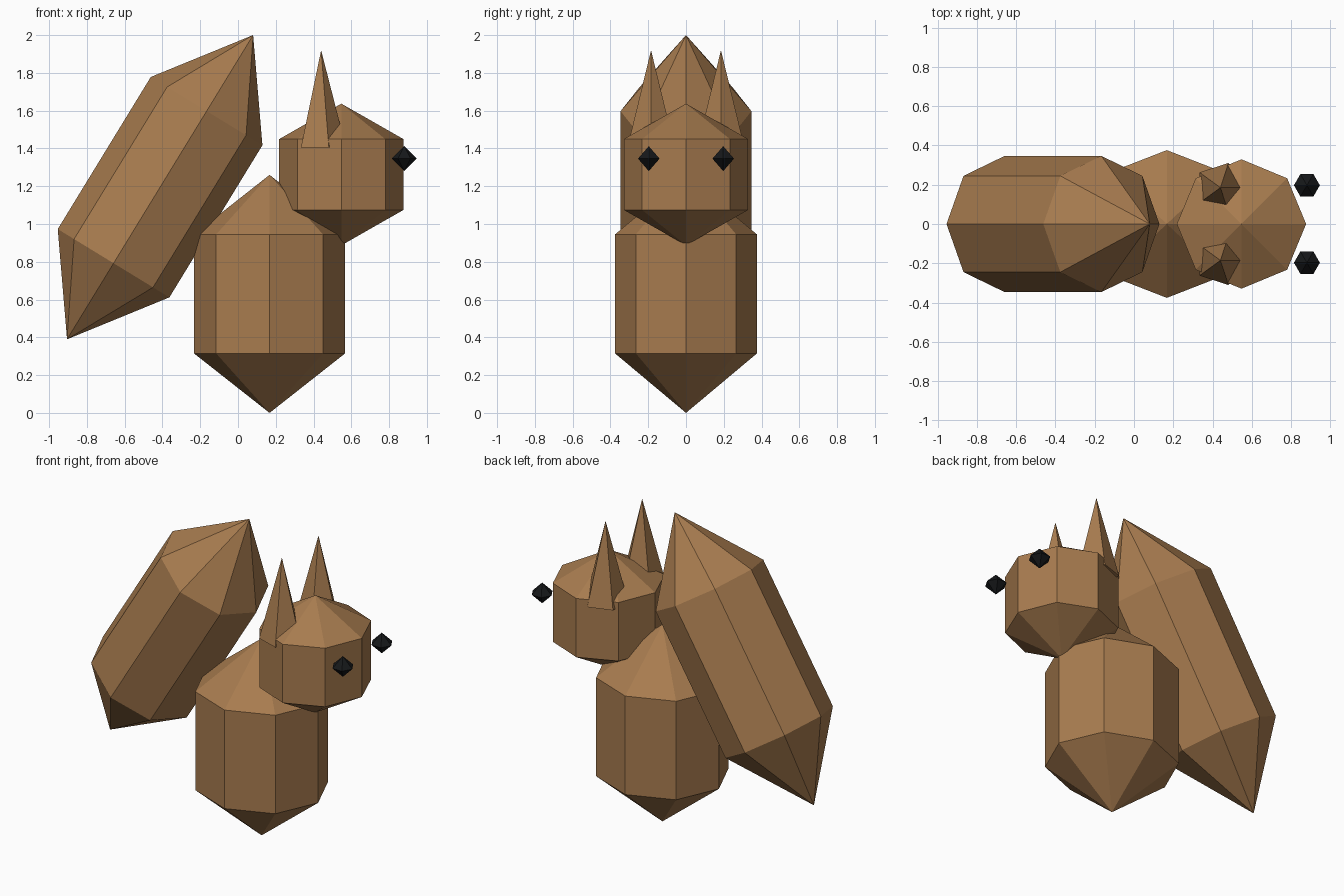
import bpy, bmesh, math
from mathutils import Matrix, Vector

if "Cube" in bpy.data.objects:
    bpy.data.objects.remove(bpy.data.objects["Cube"])


def material(name, rgb):
    m = bpy.data.materials.new(name)
    m.diffuse_color = (*rgb, 1)
    m.use_nodes = True
    m.node_tree.nodes["Principled BSDF"].inputs["Base Color"].default_value = m.diffuse_color
    return m


brown = material("fur brown", (0.39, 0.20, 0.078))
black = material("eye black", (0.008, 0.009, 0.010))


def finish(name, bm, mat, matrix):
    bmesh.ops.transform(bm, matrix=matrix, verts=bm.verts)
    bmesh.ops.recalc_face_normals(bm, faces=bm.faces)
    me = bpy.data.meshes.new(name)
    bm.to_mesh(me)
    bm.free()
    me.materials.append(mat)
    ob = bpy.data.objects.new(name, me)
    bpy.context.collection.objects.link(ob)
    return ob


def ball(name, loc, scale, mat, sides=8, bands=3, tilt=0.0):
    """Low-poly sphere with a corner on +x, stretched, tilted about y."""
    bm = bmesh.new()
    rings = []
    for b in range(1, bands):
        a = math.pi * b / bands
        rings.append([bm.verts.new((math.sin(a) * math.cos(t), math.sin(a) * math.sin(t), math.cos(a)))
                      for t in (2 * math.pi * i / sides for i in range(sides))])
    top, bottom = bm.verts.new((0, 0, 1)), bm.verts.new((0, 0, -1))
    for i in range(sides):
        j = (i + 1) % sides
        bm.faces.new((top, rings[0][i], rings[0][j]))
        bm.faces.new((bottom, rings[-1][j], rings[-1][i]))
        for u, v in zip(rings, rings[1:]):
            bm.faces.new((u[i], v[i], v[j], u[j]))
    m = Matrix.Translation(loc) @ Matrix.Rotation(tilt, 4, 'Y') @ Matrix.Diagonal((*scale, 1))
    return finish(name, bm, mat, m)


def spike(name, loc, radius, height, mat, sides=5):
    """Cone with a corner on +x, base at loc."""
    bm = bmesh.new()
    base = [bm.verts.new((radius * math.cos(t), radius * math.sin(t), 0))
            for t in (2 * math.pi * i / sides for i in range(sides))]
    tip = bm.verts.new((0, 0, height))
    bm.faces.new(base[::-1])
    for i in range(sides):
        bm.faces.new((base[i], base[(i + 1) % sides], tip))
    return finish(name, bm, mat, Matrix.Translation(loc))


# Body, head and leaning tail
ball("body", (0.167, 0, 0.63), (0.462, 0.434, 0.63), brown)
ball("head", (0.547, 0, 1.262), (0.38, 0.38, 0.375), brown)
ball("tail", (-0.4125, 0, 1.195), (0.4, 0.4, 0.944), brown, tilt=0.549)

# Ears and eyes on both sides
for side, s in (("right", -1), ("left", 1)):
    spike("ear_" + side, (0.44, s * 0.185, 1.405), 0.132, 0.515, brown)
    ball("eye_" + side, (0.88, s * 0.197, 1.346), (0.066,) * 3, black, sides=6, bands=2)
